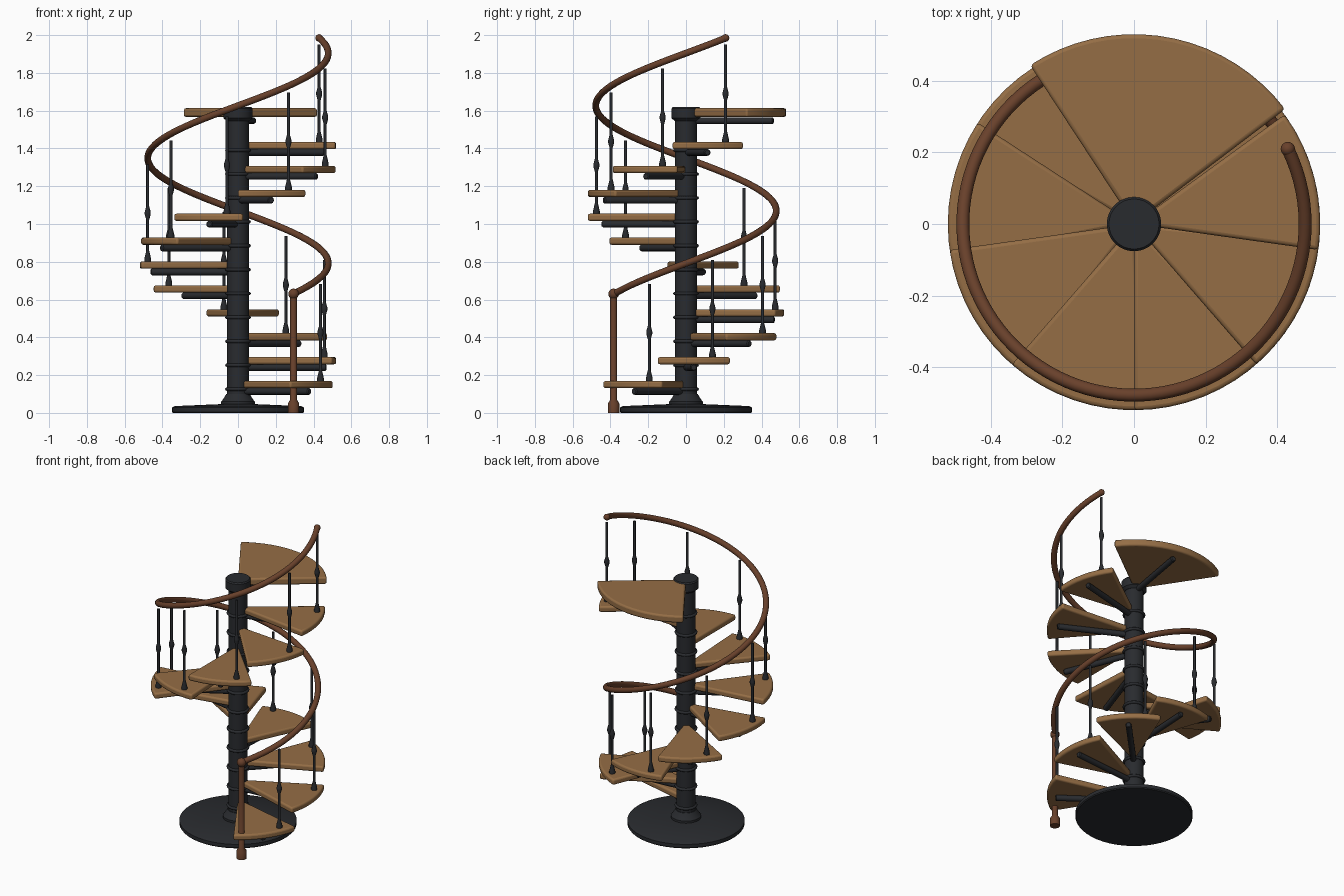
import bpy, bmesh, math
from mathutils import Vector, Matrix

if "Cube" in bpy.data.objects:
    bpy.data.objects.remove(bpy.data.objects["Cube"])

STEP, RISE, A0, Z0 = 41.0, 0.1265, -36.0, 0.15
R_RAIL = 0.478


def material(name, rgb):
    m = bpy.data.materials.new(name)
    m.diffuse_color = (*rgb, 1)
    m.use_nodes = True
    m.node_tree.nodes["Principled BSDF"].inputs["Base Color"].default_value = m.diffuse_color
    return m


WOOD = material("oak", (0.30, 0.155, 0.06))
RAIL = material("dark_wood", (0.14, 0.052, 0.024))
IRON = material("iron", (0.022, 0.024, 0.028))


def polar(r, deg, z=0):
    a = math.radians(deg)
    return Vector((r * math.cos(a), r * math.sin(a), z))


def rail_z(deg):
    return 0.792 + 0.00309 * deg


def add(name, bm, mat, smooth=35):
    bmesh.ops.recalc_face_normals(bm, faces=bm.faces[:])
    me = bpy.data.meshes.new(name)
    bm.to_mesh(me)
    bm.free()
    ob = bpy.data.objects.new(name, me)
    bpy.context.collection.objects.link(ob)
    me.materials.append(mat)
    bpy.ops.object.select_all(action='DESELECT')
    ob.select_set(True)
    bpy.context.view_layer.objects.active = ob
    bpy.ops.object.shade_smooth_by_angle(angle=math.radians(smooth))
    return ob


def lathe(name, profile, mat, seg=24, matrix=Matrix()):
    # revolve a (radius, height) profile, closing both ends
    bm = bmesh.new()
    rings = [[bm.verts.new(matrix @ polar(r, 360 * i / seg, z)) for i in range(seg)]
             for r, z in profile]
    for a, b in zip(rings, rings[1:]):
        for i in range(seg):
            j = (i + 1) % seg
            bm.faces.new((a[i], a[j], b[j], b[i]))
    bm.faces.new(rings[0])
    bm.faces.new(rings[-1])
    return add(name, bm, mat)


def wedge(name, a, width, r, z, thick):
    # pie-shaped board with softened edges
    n = max(8, int(width / 5))
    pts = [polar(0.05, a + width / 2), polar(0.05, a - width / 2)]
    pts += [polar(r, a - width / 2 + width * i / n) for i in range(n + 1)]
    bm = bmesh.new()
    f = bm.faces.new([bm.verts.new(p + Vector((0, 0, z - thick / 2))) for p in pts])
    ext = bmesh.ops.extrude_face_region(bm, geom=[f])
    bmesh.ops.translate(bm, vec=(0, 0, thick),
                        verts=[v for v in ext["geom"] if isinstance(v, bmesh.types.BMVert)])
    ob = add(name, bm, WOOD)
    bev = ob.modifiers.new("soft_edge", 'BEVEL')
    bev.width, bev.segments = 0.011, 3
    bev.limit_method, bev.angle_limit = 'ANGLE', math.radians(40)


def arm(name, a, z):
    # round bracket running out from the column
    m = Matrix.Translation((0, 0, z)) @ Matrix.Rotation(math.radians(a), 4, 'Z') \
        @ Matrix.Rotation(math.pi / 2, 4, 'Y')
    lathe(name, [(0.018, 0.03), (0.018, 0.464), (0.013, 0.47)], IRON, 12, m)


def ring(name, z):
    c = [(0.059 + 0.009 * math.cos(t), z + 0.009 * math.sin(t))
         for t in [math.pi * (i / 6 - 0.5) for i in range(7)]]
    lathe(name, c, IRON, 32)


# base plate, column and cap
lathe("base_plate", [(0.345, 0), (0.35, 0.006), (0.35, 0.028), (0.335, 0.036), (0.1, 0.046)], IRON, 48)
lathe("column_foot", [(0.09, 0.03), (0.09, 0.06), (0.082, 0.068), (0.062, 0.1)], IRON, 32)
lathe("column", [(0.058, 0.04), (0.058, 1.6)], IRON, 32)
lathe("column_cap", [(0.06, 1.545), (0.076, 1.56), (0.076, 1.612), (0.07, 1.62)], IRON, 32)

# steps with bracket, collar and baluster
for i in range(11):
    a, z = A0 + STEP * i, Z0 + RISE * i
    wedge(f"tread_{i+1}", a, 44, 0.52, z, 0.038)
    arm(f"tread_arm_{i+1}", a, z - 0.036)
    ring(f"collar_{i+1}", z - 0.024)
    b = a + 12
    base, top = z + 0.015, rail_z(b) - 0.035
    k = z + 0.275
    lathe(f"baluster_{i+1}",
          [(0.018, base), (0.018, base + 0.018), (0.008, base + 0.06), (0.008, k - 0.035),
           (0.016, k - 0.006), (0.016, k + 0.006), (0.008, k + 0.035), (0.008, top)],
          IRON, 12, Matrix.Translation(polar(R_RAIL, b)))

# top landing
wedge("landing", 80.2, 86, 0.53, 1.59, 0.046)
arm("landing_arm", 80.2, 1.547)

# newel post with ball top
newel = Matrix.Translation(polar(0.483, -52.5))
ball = [(0.028 * math.cos(t), 0.63 + 0.028 * math.sin(t))
        for t in [math.radians(-50 + 17 * i) for i in range(9)]]
lathe("newel_post", [(0.03, 0), (0.03, 0.05), (0.018, 0.07), (0.018, 0.6)] + ball, RAIL, 20, newel)

# helical handrail swept from a circle
bm = bmesh.new()
N, S = 120, 12
start, end = -52.5, 386.0
rows = []
for i in range(N + 1):
    d = start + (end - start) * i / N
    c, out = polar(R_RAIL, d, rail_z(d)), polar(1, d)
    tan = (polar(R_RAIL, d + 90) + Vector((0, 0, 0.00309 * 180 / math.pi))).normalized()
    up = out.cross(tan)
    rows.append([bm.verts.new(c + 0.018 * (out * math.cos(t) + up * math.sin(t)))
                 for t in [2 * math.pi * s / S for s in range(S)]])
for a, b in zip(rows, rows[1:]):
    for s in range(S):
        bm.faces.new((a[s], a[(s + 1) % S], b[(s + 1) % S], b[s]))
bm.faces.new(rows[0])
bm.faces.new(rows[-1])
add("handrail", bm, RAIL)
# rounded rail end
tip = [(0.02 * math.cos(t), 0.02 * math.sin(t))
       for t in [math.radians(-85 + 17 * i) for i in range(11)]]
lathe("handrail_end", tip, RAIL, 16, Matrix.Translation(polar(R_RAIL, end, rail_z(end))))
